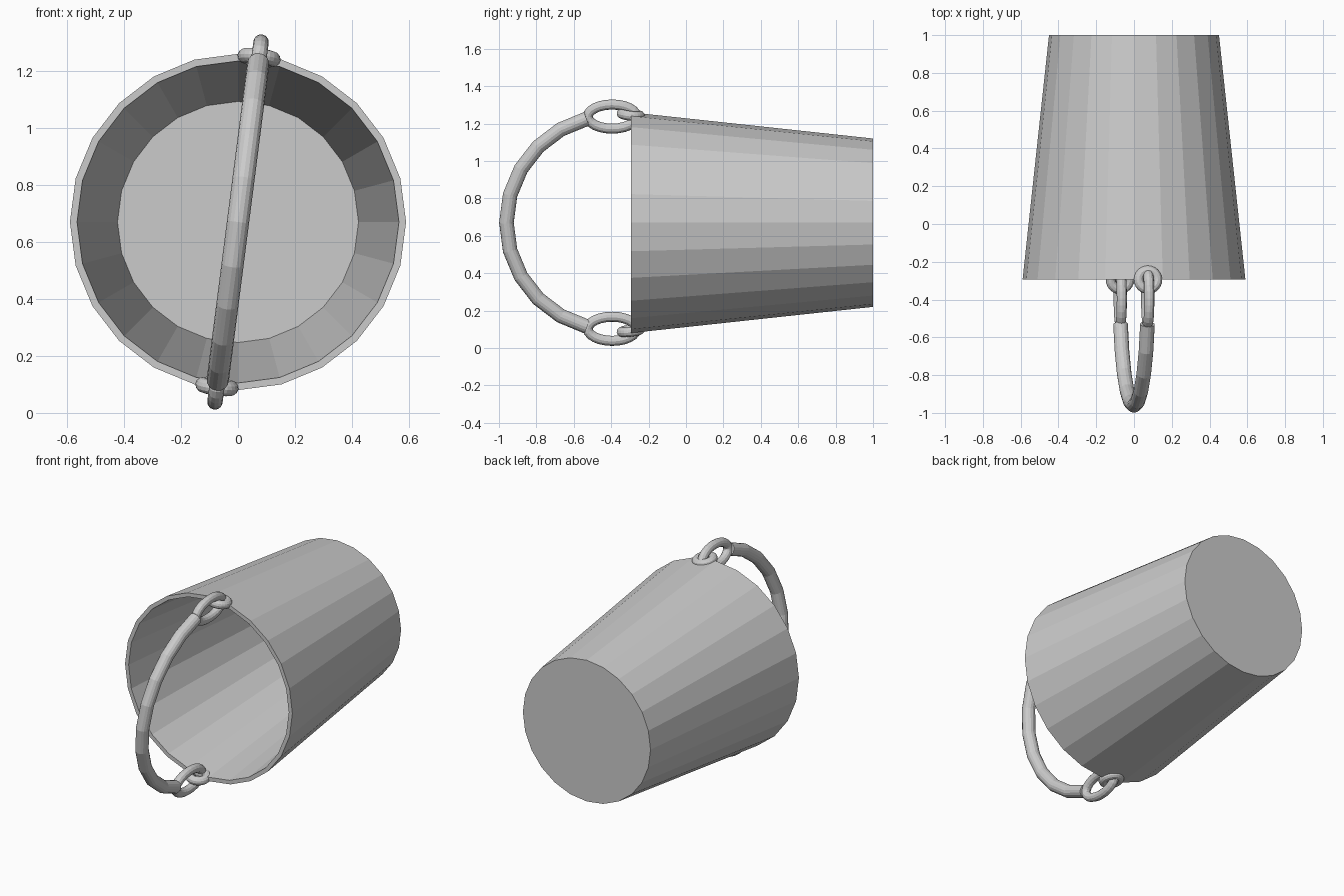
import bpy, bmesh
from math import sin, cos, pi, radians
from mathutils import Vector, Matrix

if "Cube" in bpy.data.objects:
    bpy.data.objects.remove(bpy.data.objects["Cube"])

# Single grey metal
metal = bpy.data.materials.new("grey_metal")
metal.use_nodes = True
grey = (0.6, 0.6, 0.6, 1)
metal.diffuse_color = grey
metal.node_tree.nodes["Principled BSDF"].inputs["Base Color"].default_value = grey

AXIS_Z = 0.67
TILT = radians(7.3)      # handle leans around the bucket axis


def finish(name, bm):
    bmesh.ops.recalc_face_normals(bm, faces=bm.faces)
    mesh = bpy.data.meshes.new(name)
    bm.to_mesh(mesh)
    bm.free()
    mesh.materials.append(metal)
    obj = bpy.data.objects.new(name, mesh)
    bpy.context.collection.objects.link(obj)
    return obj


def bridge(bm, a, b):
    n = len(a)
    for i in range(n):
        bm.faces.new((a[i], a[(i + 1) % n], b[(i + 1) % n], b[i]))


def sweep(name, path, normal, radius, sides, closed):
    """Round tube along a planar path whose plane has the given normal."""
    bm = bmesh.new()
    n = len(path)
    rings = []
    for i, p in enumerate(path):
        if closed:
            t = path[(i + 1) % n] - path[i - 1]
        else:
            t = path[min(i + 1, n - 1)] - path[max(i - 1, 0)]
        side = t.normalized().cross(normal)
        rings.append([bm.verts.new(p + radius * (side * cos(a) + normal * sin(a)))
                      for a in (2 * pi * k / sides for k in range(sides))])
    for i in range(n if closed else n - 1):
        bridge(bm, rings[i], rings[(i + 1) % n])
    if not closed:
        bm.faces.new(rings[0])
        bm.faces.new(rings[-1])
    return finish(name, bm)


def oval(ry, rz, count):
    return [Vector((0, ry * cos(2 * pi * i / count), rz * sin(2 * pi * i / count)))
            for i in range(count)]


# Bucket: outer wall, rim, inner wall and both sides of the floor
bm = bmesh.new()
rings = []
for radius, y in ((0.45, 1.0), (0.59, -0.295), (0.565, -0.295), (0.423, 0.98)):
    rings.append([bm.verts.new((radius * cos(2 * pi * k / 24), y,
                                AXIS_Z + radius * sin(2 * pi * k / 24)))
                  for k in range(24)])
for a, b in zip(rings, rings[1:]):
    bridge(bm, a, b)
bm.faces.new(rings[0])
bm.faces.new(rings[-1])
finish("bucket", bm)

# Handle: arc standing in front of the opening
lean = Matrix.Translation((0, 0, AXIS_Z)) @ Matrix.Rotation(TILT, 4, 'Y')
arc = [Vector((0, -0.38 - 0.58 * cos(radians(a)), 0.58 * sin(radians(a))))
       for a in range(-75, 76, 15)]
handle = sweep("handle", arc, Vector((1, 0, 0)), 0.039, 16, False)
handle.matrix_world = lean

# Link and eyelet at each end of the handle
for end, turn in (("upper", 0), ("lower", pi)):
    place = lean @ Matrix.Rotation(turn, 4, 'Y')
    link = sweep(end + "_link", oval(0.13, 0.065, 24), Vector((1, 0, 0)), 0.027, 12, True)
    link.matrix_world = place @ Matrix.Translation((0, -0.395, 0.572))
    eyelet = sweep(end + "_eyelet", oval(0.05, 0.05, 24), Vector((1, 0, 0)), 0.026, 12, True)
    eyelet.matrix_world = (place @ Matrix.Translation((0, -0.295, 0.582))
                           @ Matrix.Rotation(radians(-7), 4, 'X')
                           @ Matrix.Rotation(pi / 2, 4, 'Y'))
